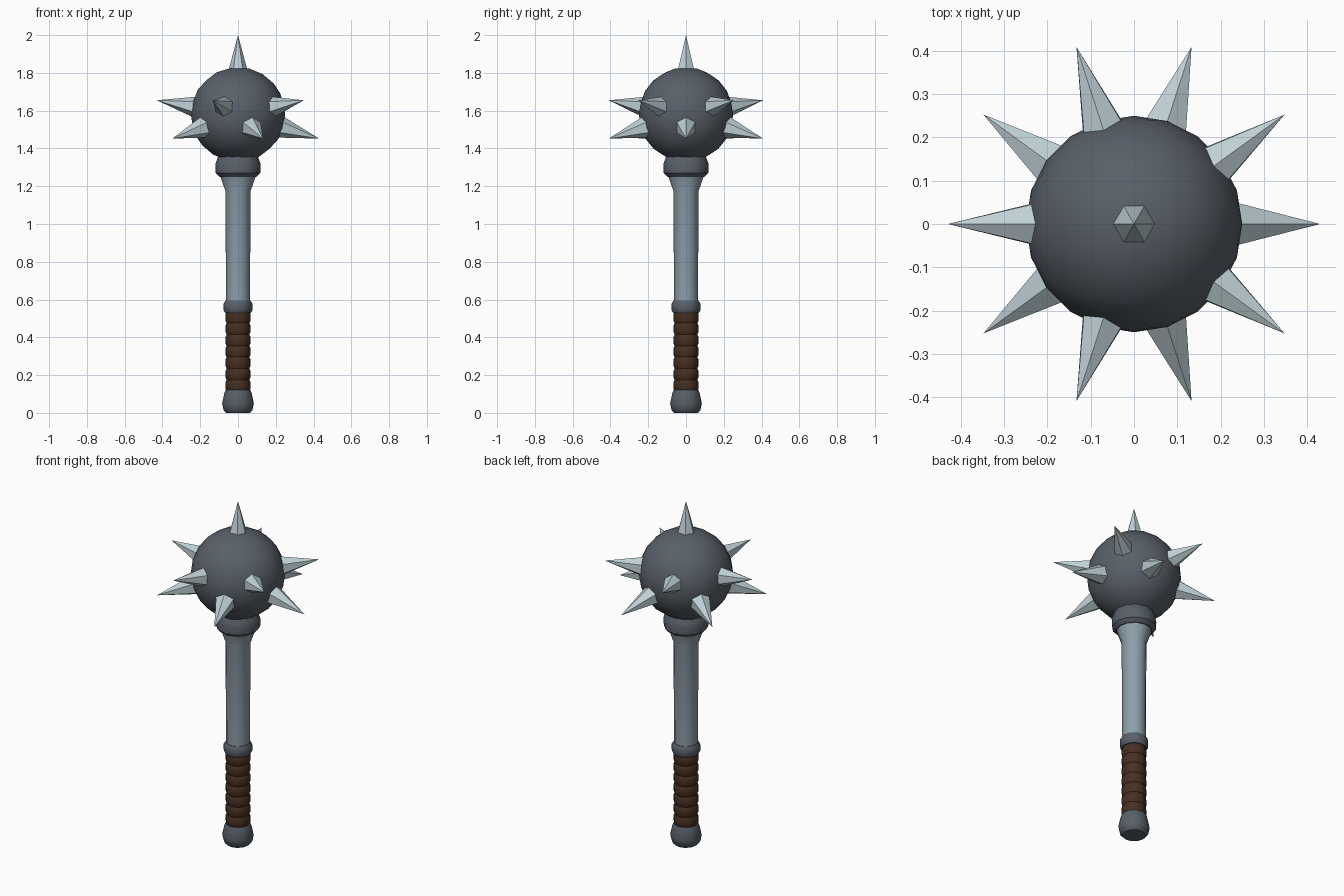
import bpy, bmesh, math
from mathutils import Vector

if "Cube" in bpy.data.objects:
    bpy.data.objects.remove(bpy.data.objects["Cube"])


def material(name, rgb):
    m = bpy.data.materials.new(name)
    m.diffuse_color = (*rgb, 1)
    m.use_nodes = True
    m.node_tree.nodes["Principled BSDF"].inputs["Base Color"].default_value = m.diffuse_color
    return m


IRON = material("dark iron", (0.10, 0.117, 0.14))
STEEL = material("shaft steel", (0.27, 0.35, 0.40))
SPIKE = material("spike steel", (0.52, 0.63, 0.67))
LEATHER = material("brown leather", (0.062, 0.029, 0.016))


def finish(name, bm, mat, smooth_angle=None):
    bmesh.ops.recalc_face_normals(bm, faces=bm.faces)
    me = bpy.data.meshes.new(name)
    bm.to_mesh(me)
    bm.free()
    me.materials.append(mat)
    ob = bpy.data.objects.new(name, me)
    bpy.context.collection.objects.link(ob)
    if smooth_angle:
        bpy.ops.object.select_all(action='DESELECT')
        ob.select_set(True)
        bpy.context.view_layer.objects.active = ob
        bpy.ops.object.shade_smooth_by_angle(angle=math.radians(smooth_angle))
    return ob


def lathe(name, profile, mat, sides=12, smooth_angle=35):
    """Capped solid of revolution from (radius, z) pairs."""
    bm = bmesh.new()
    rings = [[bm.verts.new((r * math.cos(2 * math.pi * i / sides),
                            r * math.sin(2 * math.pi * i / sides), z))
              for i in range(sides)] for r, z in profile]
    for a, b in zip(rings, rings[1:]):
        for i in range(sides):
            j = (i + 1) % sides
            bm.faces.new((a[i], a[j], b[j], b[i]))
    bm.faces.new(rings[0])
    bm.faces.new(rings[-1])
    return finish(name, bm, mat, smooth_angle)


CENTRE = Vector((0, 0, 1.58))


def spike(name, tip, side, inner=0.20, slope=0.27):
    """Six-sided flat spike pointing out from the ball centre."""
    d = tip - CENTRE
    length = d.length - inner
    d.normalize()
    up = d.cross(side)
    base = CENTRE + d * inner
    r = length * slope
    bm = bmesh.new()
    ring = [bm.verts.new(base + r * (math.cos(k * math.pi / 3) * up +
                                     math.sin(k * math.pi / 3) * side))
            for k in range(6)]
    top = bm.verts.new(tip)
    for i in range(6):
        bm.faces.new((ring[i], ring[(i + 1) % 6], top))
    bm.faces.new(ring)
    return finish(name, bm, SPIKE)


# Handle
lathe("pommel", [(0.062, 0.0), (0.076, 0.014), (0.084, 0.05), (0.072, 0.105),
                 (0.066, 0.12)], IRON)
wraps, z0, z1 = 7, 0.115, 0.535
step = (z1 - z0) / wraps
grip = []
for k in range(wraps):
    z = z0 + k * step
    grip += [(0.06, z), (0.066, z + step * 0.2), (0.066, z + step * 0.8)]
lathe("grip", grip + [(0.06, z1)], LEATHER)
lathe("grip_collar", [(0.068, 0.53), (0.076, 0.543), (0.076, 0.578),
                      (0.066, 0.594)], IRON)
lathe("shaft", [(0.063, 0.57), (0.067, 1.175), (0.096, 1.26)], STEEL)
lathe("head_collar", [(0.098, 1.25), (0.118, 1.27), (0.12, 1.315),
                      (0.115, 1.33), (0.10, 1.37)], IRON)

# Ball head
bm = bmesh.new()
bmesh.ops.create_icosphere(bm, subdivisions=3, radius=0.25)
bmesh.ops.translate(bm, verts=bm.verts, vec=CENTRE)
finish("ball_head", bm, IRON, 40)

# Spikes: one on top, two staggered rings of five
spike("top_spike", Vector((0, 0, 2.0)), Vector((0, 1, 0)))
for k in range(10):
    a = math.radians(36 * k)
    upper = k % 2 == 1
    tip = Vector((0.43 * math.cos(a), 0.43 * math.sin(a), 1.655 if upper else 1.452))
    side = Vector((-math.sin(a), math.cos(a), 0))
    spike(("upper" if upper else "lower") + f"_spike_{k // 2 + 1}", tip, side)
